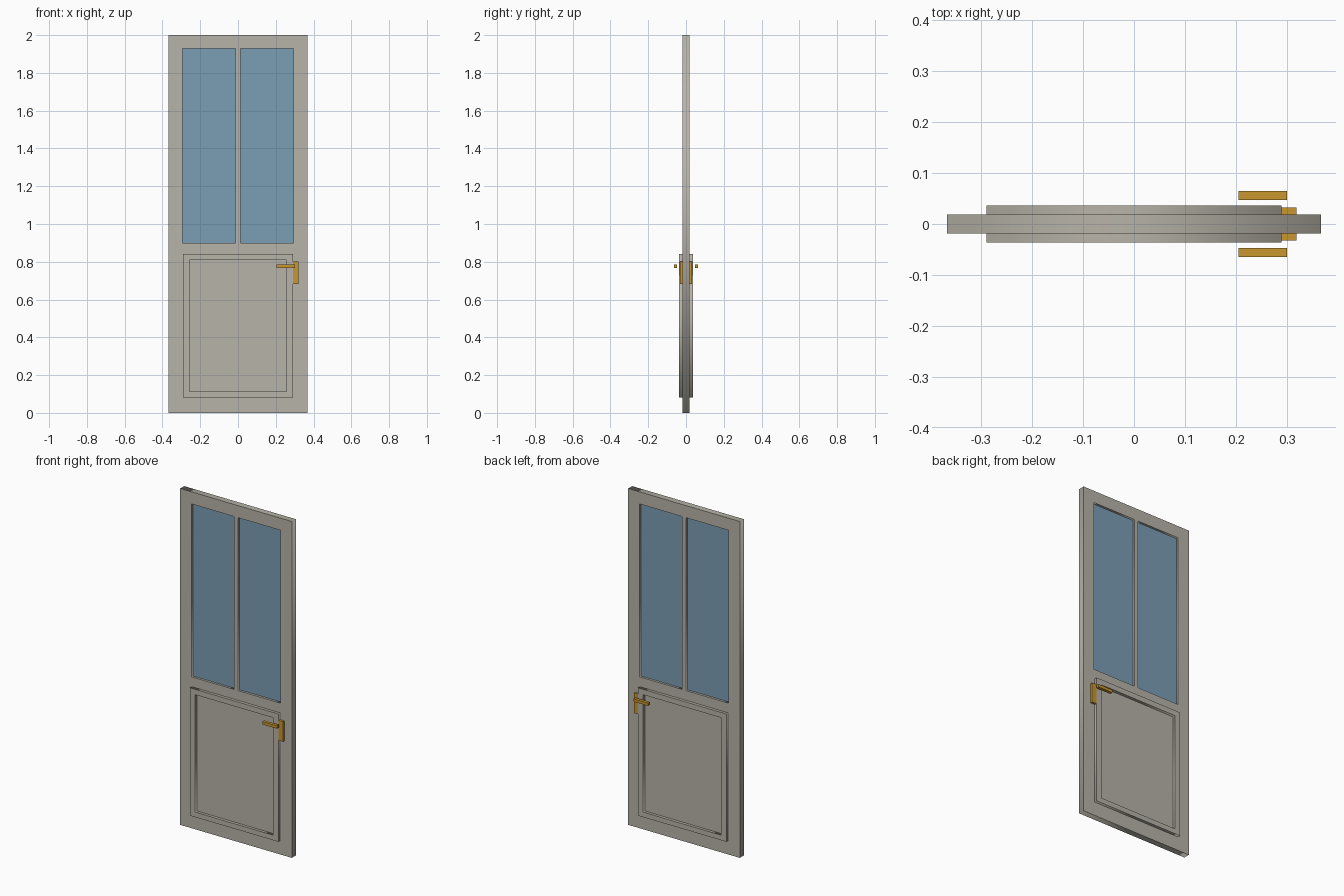
import bpy
import math

if "Cube" in bpy.data.objects:
    bpy.data.objects.remove(bpy.data.objects["Cube"])


def srgb(r, g, b):
    return tuple(((c / 255 + 0.055) / 1.055) ** 2.4 for c in (r, g, b)) + (1.0,)


def material(name, rgb):
    mat = bpy.data.materials.new(name)
    mat.diffuse_color = srgb(*rgb)
    mat.use_nodes = True
    mat.node_tree.nodes["Principled BSDF"].inputs["Base Color"].default_value = mat.diffuse_color
    return mat


PAINT = material("grey_paint", (183, 179, 168))
GLASS = material("blue_glass", (123, 157, 181))
BRASS = material("brass", (200, 150, 45))


def framed_plate(name, rects, y0, y1, mat):
    """Upright plate: first rectangle (x0, x1, z0, z1) is the outline, the rest are openings."""
    curve = bpy.data.curves.new(name, 'CURVE')
    curve.dimensions = '2D'
    curve.fill_mode = 'BOTH'
    curve.extrude = (y1 - y0) / 2
    for x0, x1, z0, z1 in rects:
        spline = curve.splines.new('POLY')
        spline.points.add(3)
        for p, (x, z) in zip(spline.points, ((x0, z0), (x1, z0), (x1, z1), (x0, z1))):
            p.co = (x, z, 0, 1)
        spline.use_cyclic_u = True
    curve.materials.append(mat)
    obj = bpy.data.objects.new(name, curve)
    bpy.context.collection.objects.link(obj)
    obj.rotation_euler.x = math.pi / 2
    obj.location.y = (y0 + y1) / 2
    bpy.ops.object.select_all(action='DESELECT')
    obj.select_set(True)
    bpy.context.view_layer.objects.active = obj
    bpy.ops.object.convert(target='MESH')
    return bpy.context.object


def box(name, x0, x1, y0, y1, z0, z1, mat):
    bpy.ops.mesh.primitive_cube_add(
        size=1, location=((x0 + x1) / 2, (y0 + y1) / 2, (z0 + z1) / 2))
    obj = bpy.context.object
    obj.name = name
    obj.scale = (x1 - x0, y1 - y0, z1 - z0)
    bpy.ops.object.transform_apply(location=False, rotation=False, scale=True)
    obj.data.materials.append(mat)
    return obj


T = 0.0185                      # half thickness of the door leaf
WIN_Z0, WIN_Z1 = 0.90, 1.928    # window opening height

# Door leaf with two window openings
panes = {"left": (-0.293, -0.012), "right": (0.012, 0.293)}
framed_plate("door_leaf",
             [(-0.367, 0.367, 0, 2)] + [(a, b, WIN_Z0, WIN_Z1) for a, b in panes.values()],
             -T, T, PAINT)

# Glass panes, recessed from both faces
for side, (a, b) in panes.items():
    box(side + "_glass_pane", a, b, -0.005, 0.005, WIN_Z0, WIN_Z1, GLASS)

# Raised moulding, lock plate and lever on both faces
for side, s in (("front", -1), ("back", 1)):
    def span(a, b):
        return sorted((s * a, s * b))

    framed_plate(side + "_moulding",
                 [(-0.290, 0.290, 0.082, 0.842), (-0.257, 0.257, 0.112, 0.81)],
                 *span(T, 0.036), PAINT)
    box(side + "_lock_plate", 0.280, 0.319, *span(T, 0.0325), 0.683, 0.802, BRASS)
    box(side + "_lever", 0.205, 0.301, *span(0.047, 0.0645), 0.768, 0.785, BRASS)
